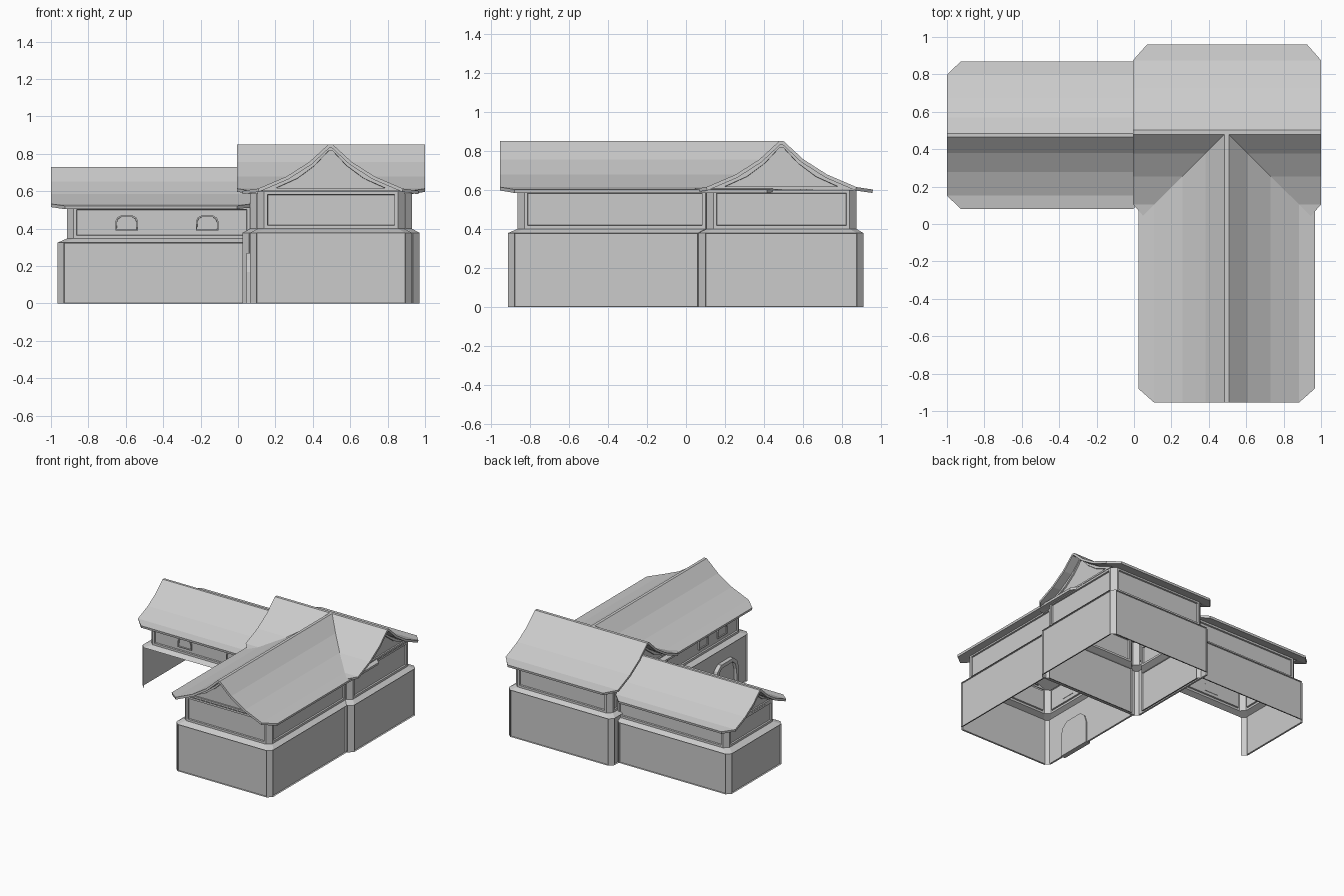
import bpy, bmesh
from mathutils import Vector

if "Cube" in bpy.data.objects:
    bpy.data.objects.remove(bpy.data.objects["Cube"])


def finish(bm, name):
    me = bpy.data.meshes.new(name)
    bm.to_mesh(me)
    bm.free()
    ob = bpy.data.objects.new(name, me)
    bpy.context.collection.objects.link(ob)
    return ob


def place(axis, a, d, z):
    # a runs along the axis, d across it
    return Vector((a, d, z)) if axis == 'x' else Vector((d, a, z))


# Two-tier walls: open-bottomed shell with cut corners and recessed panels
def walls(name, low, up, z_band, z_top, open_front=False):
    bm = bmesh.new()
    c = 0.035
    rings = []
    for (x0, x1, y0, y1), z in ((low, 0), (low, z_band), (up, z_band + 0.022), (up, z_top)):
        pts = [(x0 + c, y0), (x1 - c, y0), (x1, y0 + c), (x1, y1 - c),
               (x1 - c, y1), (x0 + c, y1), (x0, y1 - c), (x0, y0 + c)]
        rings.append([bm.verts.new((x, y, z)) for x, y in pts])
    panels = []
    for r in range(3):
        for i in range(8):
            if open_front and r == 0 and i == 0:
                continue
            j = (i + 1) % 8
            f = bm.faces.new((rings[r][i], rings[r][j], rings[r + 1][j], rings[r + 1][i]))
            if r != 1 and i % 2 == 0:
                panels.append((r, f))
    for r, margin in ((0, 0.033), (2, 0.024)):
        faces = [f for k, f in panels if k == r]
        res = bmesh.ops.inset_individual(bm, faces=faces, thickness=margin)
        bmesh.ops.inset_individual(bm, faces=faces, thickness=0.003, depth=-0.012)
    return finish(bm, name)


# Concave roof profile: distance from ridge, height above eave (fractions)
PROFILE = [(0.025, 1.0), (0.24, 0.625), (0.5, 0.31), (0.82, 0.05), (1.0, 0.0)]


def section(half, z0, rise):
    right = [(d * half, z0 + h * rise) for d, h in PROFILE]
    return [(-d, z) for d, z in reversed(right)] + right


# Thin roof sheet with cut eave corners
def roof(name, axis, a0, a1, centre, half, z0, rise, cut=0.075):
    bm = bmesh.new()
    sec = section(half, z0, rise)
    rows = []
    for i, (d, z) in enumerate(sec):
        k = cut if i in (0, len(sec) - 1) else 0
        rows.append([bm.verts.new(place(axis, a, centre + d, z)) for a in (a0 + k, a1 - k)])
    for p, q in zip(rows, rows[1:]):
        f = bm.faces.new((p[0], p[1], q[1], q[0]))
        f.normal_update()
        if f.normal.z < 0:
            f.normal_flip()
    ob = finish(bm, name)
    m = ob.modifiers.new("thickness", 'SOLIDIFY')
    m.thickness = 0.018
    m.offset = -1
    return ob


# Gable infill below a roof end, with a recessed inner panel
def gable(name, axis, a, out, centre, half, z0, rise):
    bm = bmesh.new()
    sec = [(d, z - 0.012) for d, z in section(half, z0, rise)[1:-1]]
    zc = z0 + 0.3 * rise
    loops = []
    for s, off in ((1, 0), (0.76, 0), (0.75, -0.012)):
        loops.append([bm.verts.new(place(axis, a + out * off, centre + d * s,
                                         zc + (z - zc) * (0.5 + s / 2)))
                      for d, z in sec])
        if s < 1:
            for v in (loops[-1][0], loops[-1][-1]):
                v.co.z = z0 + 0.06 * rise
    n = len(sec)
    for p, q in zip(loops, loops[1:]):
        for i in range(n):
            j = (i + 1) % n
            bm.faces.new((p[i], p[j], q[j], q[i]))
    bm.faces.new(loops[-1])
    bmesh.ops.recalc_face_normals(bm, faces=bm.faces)
    return finish(bm, name)


# Arched window or door: raised frame with a recessed pane
def arch(name, axis, a, front, back, z, w, h, frame):
    bm = bmesh.new()
    side = [(0.5, 0), (0.5, 0.62), (0.43, 0.86), (0.27, 1.0)]
    pts = side + [(-u, v) for u, v in reversed(side)]
    face = bm.faces.new([bm.verts.new(place(axis, a + u * w, back, z + v * h)) for u, v in pts])
    ext = bmesh.ops.extrude_face_region(bm, geom=[face], use_keep_orig=True)
    verts = [g for g in ext['geom'] if isinstance(g, bmesh.types.BMVert)]
    cap = [g for g in ext['geom'] if isinstance(g, bmesh.types.BMFace)]
    bmesh.ops.translate(bm, verts=verts, vec=place(axis, 0, front - back, 0))
    bmesh.ops.recalc_face_normals(bm, faces=bm.faces)
    bmesh.ops.inset_individual(bm, faces=cap, thickness=frame)
    bmesh.ops.inset_individual(bm, faces=cap, thickness=0.001, depth=-0.6 * (back - front))
    return finish(bm, name)


# Left wing, open along the ground-floor front
walls("left_wing_walls", (-0.965, 0.06, 0.125, 0.825), (-0.915, 0.10, 0.165, 0.785),
      0.325, 0.52, open_front=True)
LEFT = (0.475, 0.395, 0.522, 0.208)
roof("left_wing_roof", 'x', -1.0, 0.07, *LEFT)
gable("left_wing_gable", 'x', -0.915, -1, *LEFT)

# Corner block
walls("corner_walls", (0.025, 0.97, 0.065, 0.912), (0.065, 0.93, 0.105, 0.875), 0.378, 0.60)
CORNER = (0.49, 0.47, 0.602, 0.248)
roof("corner_roof", 'x', -0.005, 1.0, *CORNER)
gable("corner_gable_left", 'x', 0.065, -1, *CORNER)
gable("corner_gable_right", 'x', 0.93, 1, *CORNER)

# Front wing
walls("front_wing_walls", (0.065, 0.93, -0.915, 0.095), (0.105, 0.89, -0.865, 0.135), 0.378, 0.60)
FRONT = (0.495, 0.472, 0.602, 0.248)
roof("front_wing_roof", 'y', -0.955, 0.49, *FRONT)
gable("front_wing_gable", 'y', -0.865, -1, *FRONT)

# Windows and the side door
for i, x in enumerate((-0.595, -0.165)):
    arch(f"left_wing_window_{i}", 'x', x, 0.165, 0.18, 0.39, 0.12, 0.08, 0.008)
for i, y in enumerate((-0.62, -0.38)):
    arch(f"front_wing_window_{i}", 'y', y, 0.105, 0.12, 0.45, 0.12, 0.09, 0.008)
arch("side_door", 'y', -0.595, 0.045, 0.085, 0.0, 0.29, 0.27, 0.03)
